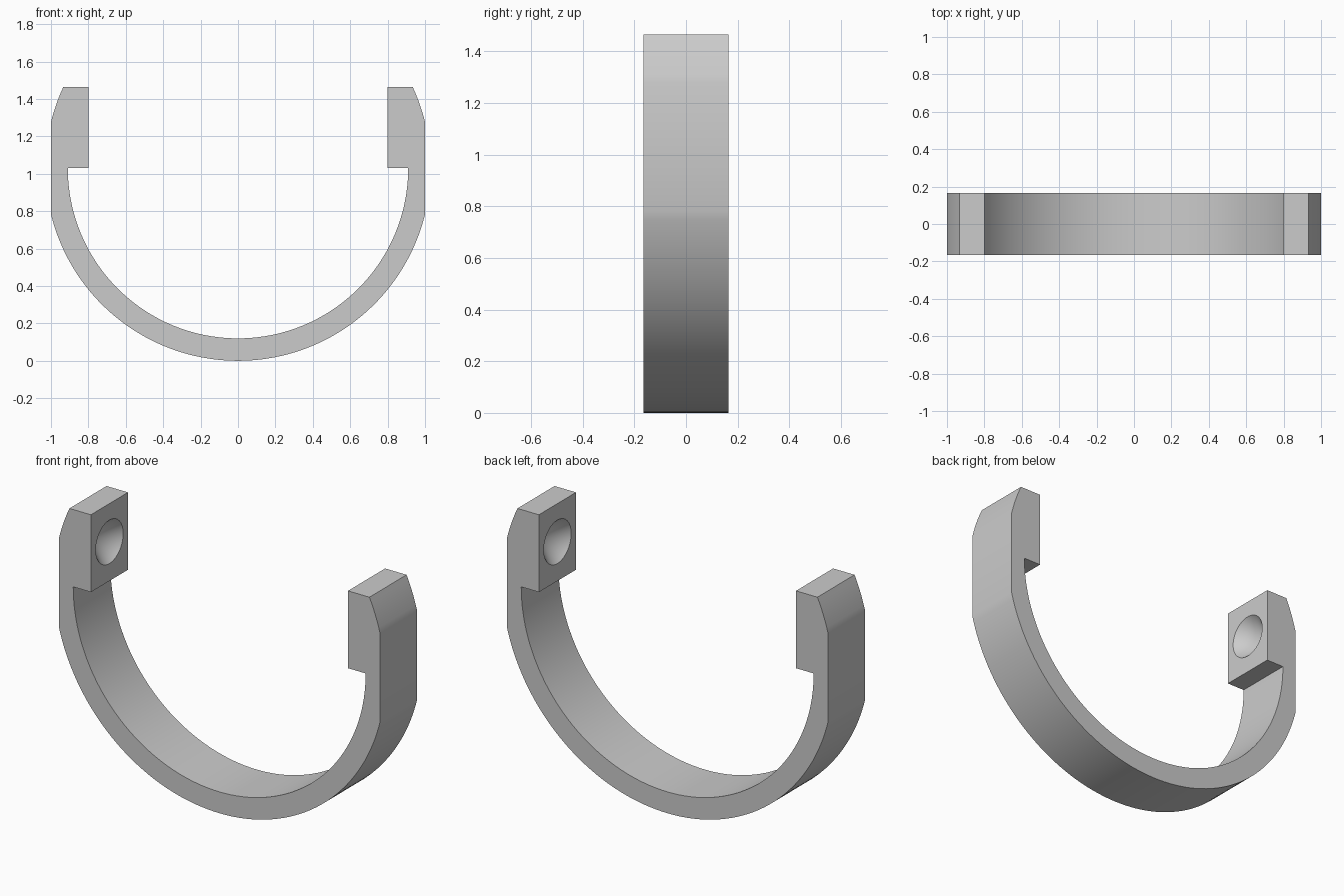
import bpy, bmesh
from math import sin, cos, asin, acos, pi, radians

if "Cube" in bpy.data.objects:
    bpy.data.objects.remove(bpy.data.objects["Cube"])

OUTER, INNER = 1.03, 0.91      # ring radii, centred at height OUTER
HALF_DEPTH = 0.165
TOP, LUG_X = 1.465, 0.80
HOLE_Z, HOLE_R, HOLE_DEPTH = 1.25, 0.122, 0.13

grey = bpy.data.materials.new("plain_grey")
grey.use_nodes = True
grey.diffuse_color = (0.6, 0.6, 0.6, 1)
grey.node_tree.nodes["Principled BSDF"].inputs["Base Color"].default_value = (0.6, 0.6, 0.6, 1)


def arc(radius, start, end, steps):
    """Points (x, z) on the ring; angles are measured from the bottom."""
    angles = [start + (end - start) * i / steps for i in range(steps + 1)]
    return [(radius * sin(a), OUTER - radius * cos(a)) for a in angles]


# Half outline: outer arc, flat side, rounded shoulder, lug, inner arc
flat = asin(1 / OUTER)
shoulder = acos((OUTER - TOP) / OUTER)
half = arc(OUTER, 0, flat, 36)
half += arc(OUTER, pi - flat, shoulder, 6)
half += [(LUG_X, TOP), (LUG_X, OUTER)]
half += arc(INNER, pi / 2, 0, 40)
outline = half + [(-x, z) for x, z in reversed(half[1:-1])]

# Extrude the outline into the bracket
bm = bmesh.new()
face = bm.faces.new([bm.verts.new((x, -HALF_DEPTH, z)) for x, z in outline])
extruded = bmesh.ops.extrude_face_region(bm, geom=[face])["geom"]
bmesh.ops.translate(bm, vec=(0, 2 * HALF_DEPTH, 0),
                    verts=[v for v in extruded if isinstance(v, bmesh.types.BMVert)])
bmesh.ops.recalc_face_normals(bm, faces=bm.faces)
mesh = bpy.data.meshes.new("u_bracket")
bm.to_mesh(mesh)
bm.free()
bracket = bpy.data.objects.new("u_bracket", mesh)
bpy.context.collection.objects.link(bracket)
mesh.materials.append(grey)
bpy.context.view_layer.objects.active = bracket

# Conical pivot sockets in the inner faces of both lugs
lip = 0.02
slope = HOLE_R / HOLE_DEPTH
length = HOLE_DEPTH + lip
for side in (-1, 1):
    bpy.ops.mesh.primitive_cone_add(
        vertices=64, radius1=slope * length, radius2=0, depth=length,
        location=(side * (LUG_X - lip + length / 2), 0, HOLE_Z),
        rotation=(0, side * pi / 2, 0))
    cutter = bpy.context.object
    cutter.name = "socket_cutter"
    cutter.hide_render = True
    cutter.data.materials.append(grey)
    cut = bracket.modifiers.new("socket", "BOOLEAN")
    cut.operation = "DIFFERENCE"
    cut.solver = "EXACT"
    cut.object = cutter
    bpy.context.view_layer.objects.active = bracket
    bpy.ops.object.modifier_apply(modifier=cut.name)
    bpy.data.objects.remove(cutter)

# Smooth curves, sharp edges
bpy.ops.object.select_all(action="DESELECT")
bracket.select_set(True)
bpy.context.view_layer.objects.active = bracket
bpy.ops.object.shade_smooth_by_angle(angle=radians(30))
